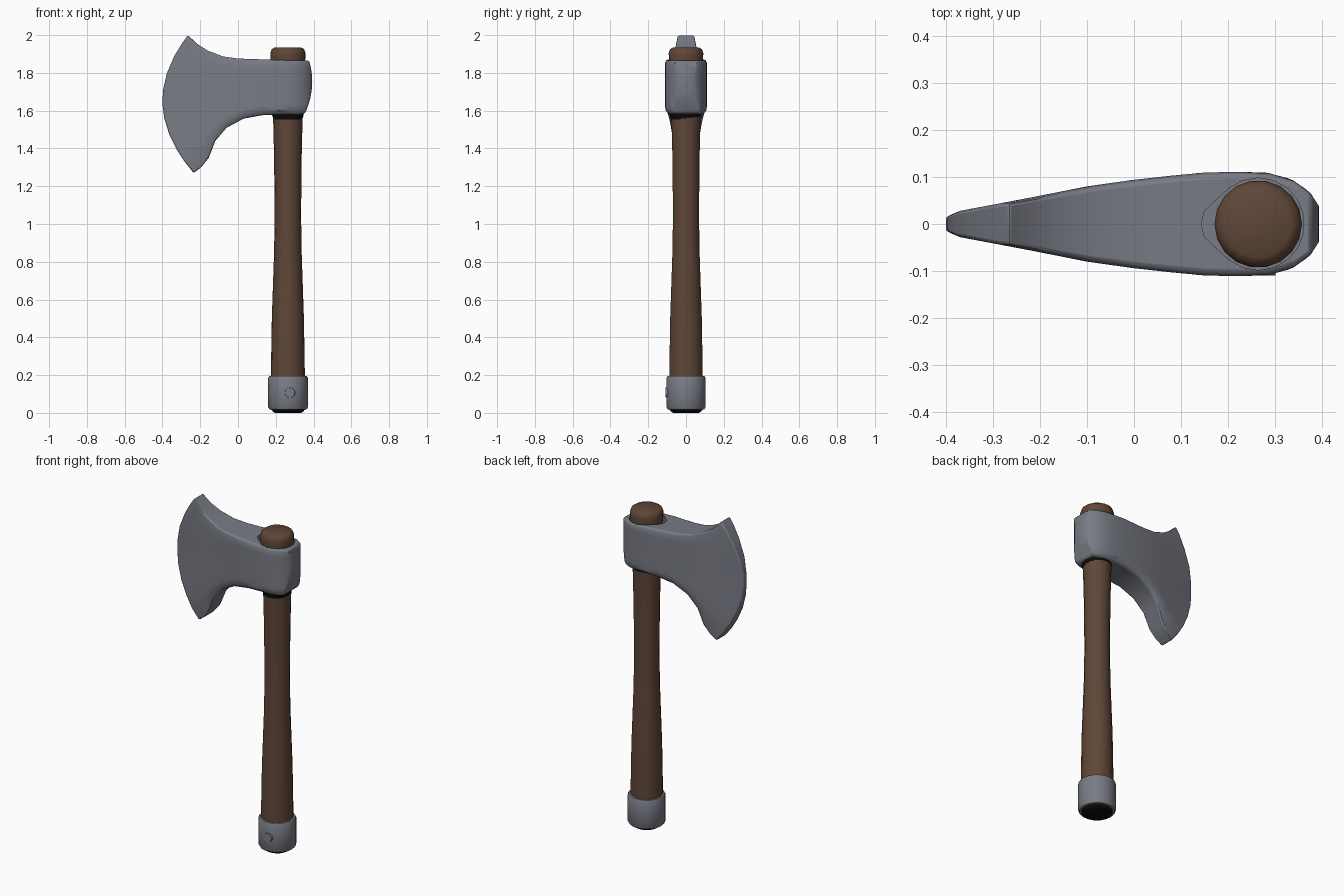
import bpy, bmesh, math

if "Cube" in bpy.data.objects:
    bpy.data.objects.remove(bpy.data.objects["Cube"])


def material(name, rgb):
    m = bpy.data.materials.new(name)
    m.diffuse_color = (*rgb, 1)
    m.use_nodes = True
    m.node_tree.nodes["Principled BSDF"].inputs["Base Color"].default_value = m.diffuse_color
    return m


STEEL = material("grey steel", (0.19, 0.2, 0.235))
WOOD = material("brown wood", (0.115, 0.062, 0.039))
DARK = material("black hollow", (0.004, 0.003, 0.003))


def finish(bm, name, mat, angle=35):
    bmesh.ops.recalc_face_normals(bm, faces=bm.faces)
    me = bpy.data.meshes.new(name)
    bm.to_mesh(me)
    bm.free()
    ob = bpy.data.objects.new(name, me)
    bpy.context.collection.objects.link(ob)
    me.materials.append(mat)
    smooth(ob, angle)
    return ob


def smooth(ob, angle=35):
    bpy.ops.object.select_all(action='DESELECT')
    ob.select_set(True)
    bpy.context.view_layer.objects.active = ob
    bpy.ops.object.shade_smooth_by_angle(angle=math.radians(angle))


def lathe(name, mat, profile, cx=0.264, cy=0.0, n=18, angle=35):
    """Closed solid of revolution about a vertical axis; profile = (radius, z)."""
    bm = bmesh.new()
    rings = [[bm.verts.new((cx + r * math.cos(2 * math.pi * i / n),
                            cy + r * math.sin(2 * math.pi * i / n), z))
              for i in range(n)] for r, z in profile]
    for a, b in zip(rings, rings[1:]):
        for i in range(n):
            j = (i + 1) % n
            bm.faces.new((a[i], a[j], b[j], b[i]))
    bm.faces.new(rings[0])
    bm.faces.new(rings[-1])
    return finish(bm, name, mat, angle)


# wooden handle, waisted in the middle, with a rounded top
lathe("handle", WOOD, [(0.09, 0.1), (0.09, 0.2), (0.085, 0.5), (0.073, 0.85),
                       (0.07, 1.05), (0.073, 1.35), (0.079, 1.6), (0.086, 1.8),
                       (0.092, 1.87), (0.093, 1.905), (0.086, 1.925), (0.07, 1.935)], angle=60)

# dark gap where the handle enters the head
lathe("head_gap", DARK, [(0.076, 1.553), (0.083, 1.575), (0.083, 1.6)], cy=-0.003)

# steel cap at the foot, with its dark end
lathe("end_cap", STEEL, [(0.085, 0.016), (0.098, 0.018), (0.105, 0.03), (0.105, 0.185),
                         (0.1, 0.194), (0.088, 0.196)], cx=0.265)
lathe("end_cap_bottom", DARK, [(0.07, 0.0), (0.082, 0.008), (0.088, 0.02)], cx=0.265)

# rivet on the cap front
bm = bmesh.new()
bmesh.ops.create_cone(bm, cap_ends=True, segments=14, radius1=0.03, radius2=0.026, depth=0.03)
for v in bm.verts:
    x, y, z = v.co
    v.co = (0.275 + x, -0.094 - z, 0.107 + y)
finish(bm, "cap_rivet", STEEL)

# axe head: stations from cutting edge to back (top x, top z, bottom x, bottom z, bulge)
STATIONS = [(-0.265, 2.0, -0.235, 1.27, -0.15), (-0.215, 1.952, -0.195, 1.3, -0.1),
            (-0.16, 1.918, -0.155, 1.35, -0.06), (-0.08, 1.887, -0.12, 1.44, -0.03),
            (0, 1.876, -0.06, 1.51, 0), (0.08, 1.873, 0.03, 1.558, 0),
            (0.15, 1.871, 0.13, 1.576, 0), (0.22, 1.868, 0.22, 1.58, 0),
            (0.29, 1.866, 0.28, 1.58, 0), (0.34, 1.865, 0.32, 1.58, 0.005),
            (0.37, 1.865, 0.345, 1.582, 0.02), (0.377, 1.864, 0.355, 1.586, 0.026)]
THICK = [(-0.4, 0.016), (-0.38, 0.026), (-0.3, 0.041), (-0.2, 0.06), (-0.1, 0.08),
         (0, 0.094), (0.1, 0.105), (0.17, 0.111), (0.27, 0.111), (0.31, 0.104),
         (0.345, 0.09), (0.375, 0.066), (0.395, 0.035)]
ROWS = [(0, 0.93), (0.05, 1), (0.15, 1), (0.28, 1), (0.4, 1), (0.5, 1),
        (0.6, 1), (0.72, 1), (0.83, 1), (0.92, 0.98), (1, 0.8)]


def half_thickness(x):
    x = min(max(x, THICK[0][0]), THICK[-1][0])
    for (a, ta), (b, tb) in zip(THICK, THICK[1:]):
        if x <= b:
            return ta + (tb - ta) * (x - a) / (b - a)
    return THICK[-1][1]


bm = bmesh.new()
sides = []
for s in (-1, 1):
    grid = []
    for xt, zt, xb, zb, bulge in STATIONS:
        col = []
        for v, f in ROWS:
            x = xt + (xb - xt) * v + bulge * 4 * v * (1 - v)
            z = zt + (zb - zt) * v
            col.append(bm.verts.new((x, s * f * half_thickness(x), z)))
        grid.append(col)
    for a, b in zip(grid, grid[1:]):
        for j in range(len(ROWS) - 1):
            bm.faces.new((a[j], b[j], b[j + 1], a[j + 1]))
    sides.append(grid)


def rim(g):
    return ([c[0] for c in g] + g[-1][1:] + [c[-1] for c in g[-2::-1]] + g[0][-2:0:-1])


ra, rb = rim(sides[0]), rim(sides[1])
for i in range(len(ra)):
    j = (i + 1) % len(ra)
    bm.faces.new((ra[i], ra[j], rb[j], rb[i]))
head = finish(bm, "axe_head", STEEL)

# teardrop-shaped eye recess cut into the top of the head
bm = bmesh.new()
outline = [(0.264 + 0.098 * math.cos(math.radians(a)), 0.098 * math.sin(math.radians(a)))
           for a in range(-130, 131, 20)] + [(0.15, 0.028), (0.143, 0), (0.15, -0.028)]
base = bm.faces.new([bm.verts.new((x, y, 1.835)) for x, y in outline])
ext = bmesh.ops.extrude_face_region(bm, geom=[base])
for v in ext["geom"]:
    if isinstance(v, bmesh.types.BMVert):
        v.co.z = 2.1
cutter = finish(bm, "eye_cutter", STEEL)

bev = head.modifiers.new("soft edges", 'BEVEL')
bev.width = 0.01
bev.segments = 2
bev.limit_method = 'ANGLE'
bev.angle_limit = math.radians(45)
cut = head.modifiers.new("eye", 'BOOLEAN')
cut.object = cutter
cut.solver = 'EXACT'
bpy.context.view_layer.objects.active = head
for m in ("soft edges", "eye"):
    bpy.ops.object.modifier_apply(modifier=m)
bpy.data.objects.remove(cutter)
smooth(head, 40)
